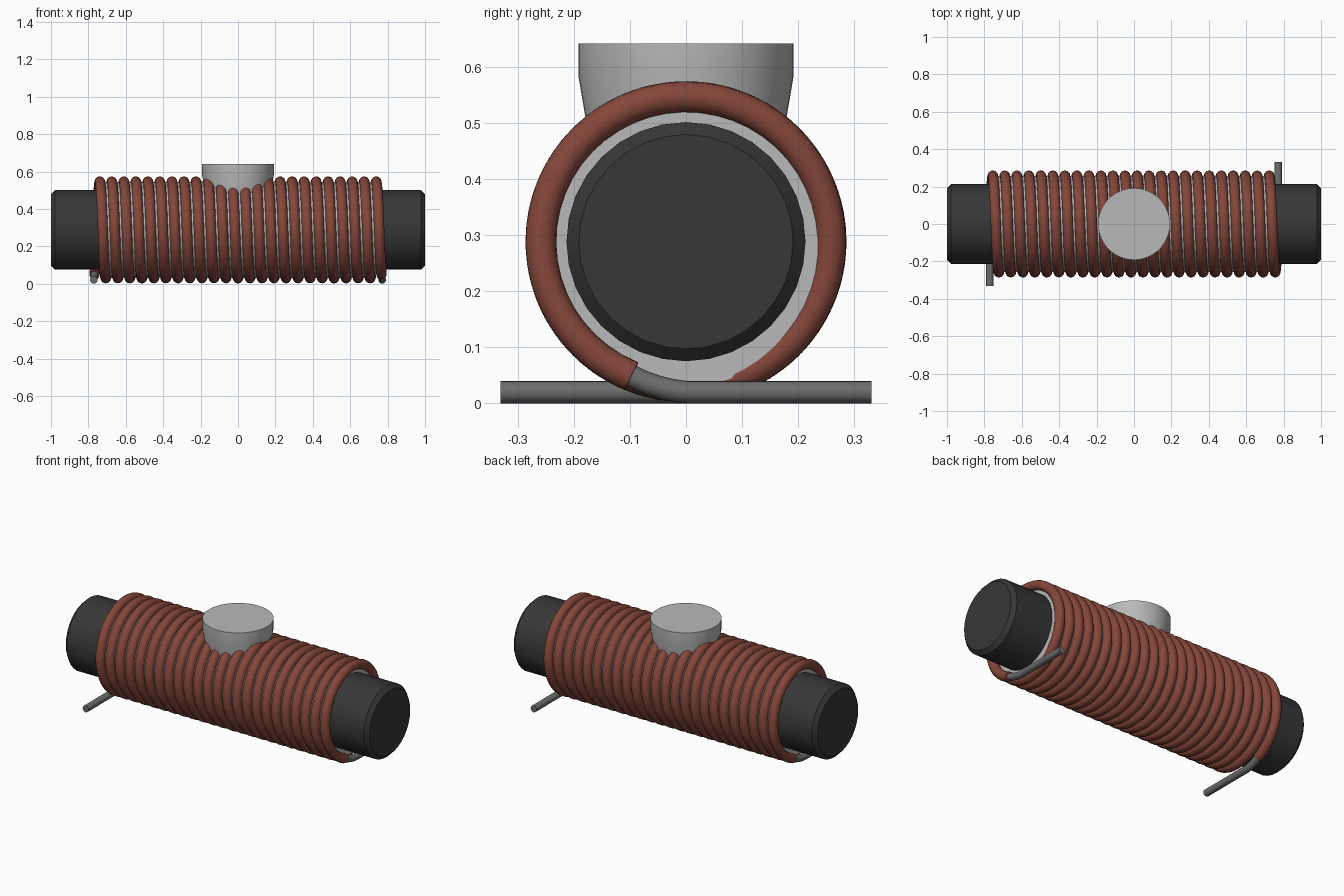
import bpy, bmesh
from math import sin, cos, pi, radians

cube = bpy.data.objects.get("Cube")
if cube:
    bpy.data.objects.remove(cube, do_unlink=True)

AXIS_Z = 0.288      # height of the coil axis
COIL_R = 0.2585     # radius of the winding centre line
HALF = 0.771        # x of the winding ends
TURNS = 24
TAIL = radians(22)  # stripped arc at each end


def material(name, rgb):
    m = bpy.data.materials.new(name)
    m.use_nodes = True
    m.diffuse_color = (*rgb, 1)
    m.node_tree.nodes["Principled BSDF"].inputs["Base Color"].default_value = (*rgb, 1)
    return m


ferrite = material("dark ferrite", (0.038, 0.038, 0.038))
plastic = material("pale plastic", (0.48, 0.48, 0.48))
enamel = material("copper enamel", (0.235, 0.062, 0.042))
tin = material("tinned wire", (0.15, 0.15, 0.15))


def smooth(ob, angle):
    bpy.ops.object.select_all(action="DESELECT")
    ob.select_set(True)
    bpy.context.view_layer.objects.active = ob
    bpy.ops.object.shade_smooth_by_angle(angle=radians(angle))


def lathe(name, profile, mat, sides, along_x=False):
    """Spin a closed (radius, height) profile into a capped solid."""
    bm = bmesh.new()
    rings = []
    for r, h in profile:
        ring = []
        for i in range(sides):
            a = 2 * pi * i / sides
            u, v = r * cos(a), r * sin(a)
            ring.append(bm.verts.new((h, u, v + AXIS_Z) if along_x else (u, v, h)))
        rings.append(ring)
    for a, b in zip(rings, rings[1:]):
        for i in range(sides):
            j = (i + 1) % sides
            bm.faces.new((a[i], a[j], b[j], b[i]))
    bm.faces.new(rings[0])
    bm.faces.new(rings[-1])
    bmesh.ops.recalc_face_normals(bm, faces=bm.faces)
    me = bpy.data.meshes.new(name)
    bm.to_mesh(me)
    bm.free()
    me.materials.append(mat)
    ob = bpy.data.objects.new(name, me)
    bpy.context.collection.objects.link(ob)
    smooth(ob, 25)


def wire(name, path, radius, mat):
    """Round wire along a path, turned into a mesh."""
    cu = bpy.data.curves.new(name, "CURVE")
    cu.dimensions = "3D"
    cu.bevel_depth = radius
    cu.bevel_resolution = 6
    cu.use_fill_caps = True
    sp = cu.splines.new("POLY")
    sp.points.add(len(path) - 1)
    for p, co in zip(sp.points, path):
        p.co = (*co, 1)
    cu.materials.append(mat)
    ob = bpy.data.objects.new(name, cu)
    bpy.context.collection.objects.link(ob)
    bpy.ops.object.select_all(action="DESELECT")
    ob.select_set(True)
    bpy.context.view_layer.objects.active = ob
    bpy.ops.object.convert(target="MESH")
    smooth(bpy.context.view_layer.objects.active, 50)


def helix(t, r=COIL_R):
    x = -HALF + 2 * HALF * t / (TURNS * 2 * pi)
    return (x, r * sin(t), AXIS_Z - r * cos(t))


# Core rod with chamfered ends
lathe("core_rod", [(0.191, -1), (0.213, -0.978), (0.213, 0.978), (0.191, 1)],
      ferrite, 32, along_x=True)

# Bobbin sleeve under the winding
lathe("bobbin_sleeve", [(0.257, -0.737), (0.257, 0.737)], plastic, 64, along_x=True)

# Round mounting boss on top, tapering down into the sleeve
lathe("mounting_boss", [(0.166, 0.43), (0.192, 0.585), (0.192, 0.641)], plastic, 48)

# Winding
end = TURNS * 2 * pi
steps = TURNS * 48
wire("winding", [helix(TAIL + (end - 2 * TAIL) * i / steps) for i in range(steps + 1)],
     0.0275, enamel)

# Stripped leads: a short arc easing into a straight tail
arc = [helix(TAIL * (1 - k / 8), COIL_R + 0.0095 * k / 8) for k in range(9)]
lead = arc + [(-HALF, -0.331, 0.02)]
wire("right_lead", lead, 0.02, tin)
wire("left_lead", [(-x, -y, z) for x, y, z in lead], 0.02, tin)
